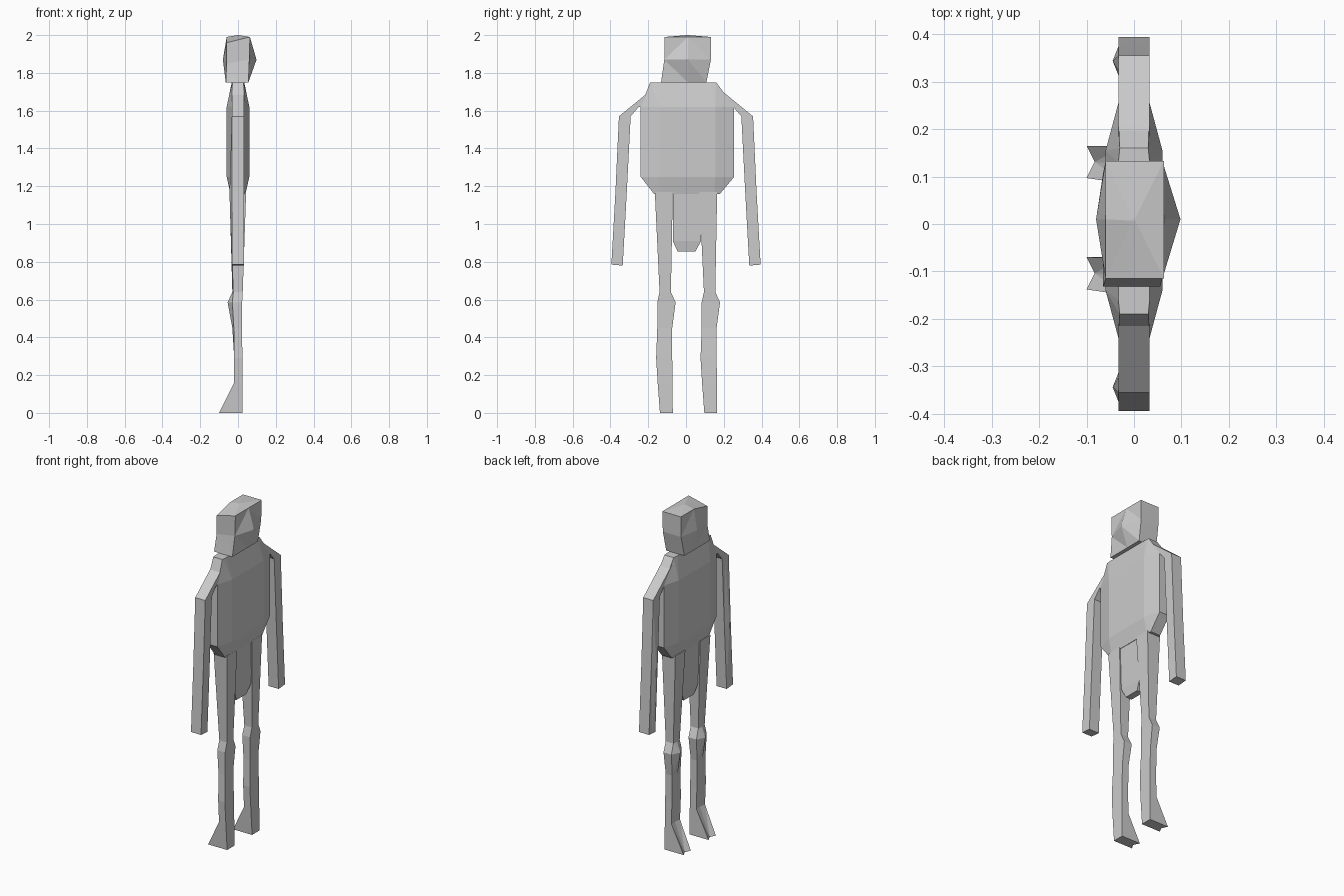
import bpy, bmesh

if "Cube" in bpy.data.objects:
    bpy.data.objects.remove(bpy.data.objects["Cube"])


def loft(name, rings):
    """Skin a stack of equal-length point rings, capping both ends."""
    bm = bmesh.new()
    loops = [[bm.verts.new(p) for p in ring] for ring in rings]
    for a, b in zip(loops, loops[1:]):
        n = len(a)
        for i in range(n):
            bm.faces.new((a[i], a[(i + 1) % n], b[(i + 1) % n], b[i]))
    bm.faces.new(loops[0])
    bm.faces.new(loops[-1])
    bmesh.ops.triangulate(bm, faces=[f for f in bm.faces])
    bmesh.ops.recalc_face_normals(bm, faces=bm.faces)
    me = bpy.data.meshes.new(name)
    bm.to_mesh(me)
    bm.free()
    ob = bpy.data.objects.new(name, me)
    bpy.context.collection.objects.link(ob)
    return ob


def limb(name, sections, side=1, dy=0):
    """Section: inner y,z, outer y,z, front x, front ridge x, back x."""
    rings = []
    for yi, zi, yo, zo, xf, xm, xb in sections:
        ym, zm = (yi + yo) / 2, (zi + zo) / 2
        pts = [(xb, yi, zi), (xb, yo, zo), (xf, yo, zo), (xm, ym, zm), (xf, yi, zi)]
        rings.append([(x, y * side + dy, z) for x, y, z in pts])
    return loft(name, rings)


def octagon(z, xe, xc, y0, y1, c):
    """Slab section: flat front and back with bevelled narrow edges."""
    return [(xc, y0 + c, z), (xc, y1 - c, z), (xe, y1, z), (-xe, y1, z),
            (-xc, y1 - c, z), (-xc, y0 + c, z), (-xe, y0, z), (xe, y0, z)]


# Torso: bevelled slab
loft("torso", [octagon(1.16, 0.033, 0.04, -0.17, 0.18, 0.03),
               octagon(1.25, 0.033, 0.06, -0.24, 0.255, 0.10),
               octagon(1.62, 0.033, 0.06, -0.24, 0.255, 0.10),
               octagon(1.75, 0.03, 0.033, -0.19, 0.16, 0.03)])

# Pelvis flap
loft("pelvis", [[(x * s, y, z) for s, y in ((1, a), (1, b), (-1, b), (-1, a))]
                for z, a, b, x in ((0.855, -0.045, 0.05, 0.02),
                                   (0.91, -0.07, 0.08, 0.03),
                                   (1.18, -0.07, 0.08, 0.038))])

# Arms: sloping shoulder, straight forearm with a shallow elbow ridge
arm = [(0.17, 1.62, 0.15, 1.74, -0.033, -0.033, 0.033),
       (0.25, 1.62, 0.208, 1.69, -0.033, -0.033, 0.033),
       (0.293, 1.57, 0.355, 1.57, -0.033, -0.033, 0.033),
       (0.314, 1.16, 0.374, 1.16, -0.033, -0.045, 0.033),
       (0.335, 0.78, 0.395, 0.785, -0.033, -0.033, 0.033)]
limb("right_arm", arm, 1)
limb("left_arm", arm, -1)

# Legs: tapered thigh, knee cap, shin and notched foot
leg = [(y1, z, y0, z, xf, xm, xb) for z, y0, y1, xf, xm, xb in (
    (1.17, -0.165, -0.07, -0.045, -0.045, 0.043),
    (0.64, -0.14, -0.08, -0.025, -0.03, 0.025),
    (0.585, -0.152, -0.055, -0.03, -0.055, 0.022),
    (0.45, -0.152, -0.073, -0.022, -0.03, 0.02),
    (0.29, -0.158, -0.073, -0.02, -0.02, 0.024),
    (0.16, -0.15, -0.071, -0.02, -0.015, 0.025),
    (0.0, -0.138, -0.07, -0.10, -0.083, 0.025))]
limb("left_leg", leg)
limb("right_leg", leg, 1, 0.235)

# Head: faceted block with pointed face and back, shallow peaked top
def head_ring(x0, x1, xf, xb, y0, y1, z, zc):
    return [(x1, y0, z), (xb, 0.01, z), (x1, y1, z), (0, y1, z),
            (x0, y1, z), (xf, 0.01, z), (x0, y0, zc), (0, y0, (z + zc) / 2)]


loft("head", [head_ring(-0.065, 0.055, -0.065, 0.055, -0.132, 0.108, 1.75, 1.75),
              head_ring(-0.06, 0.06, -0.08, 0.098, -0.115, 0.132, 1.87, 1.85),
              head_ring(-0.06, 0.063, -0.06, 0.063, -0.115, 0.133, 1.99, 1.96),
              [(0, 0.01, 2.0 + 0.0001 * i) for i in range(0, 1)] * 0 or
              head_ring(-0.003, 0.003, -0.003, 0.003, 0.007, 0.013, 2.0, 2.0)])
